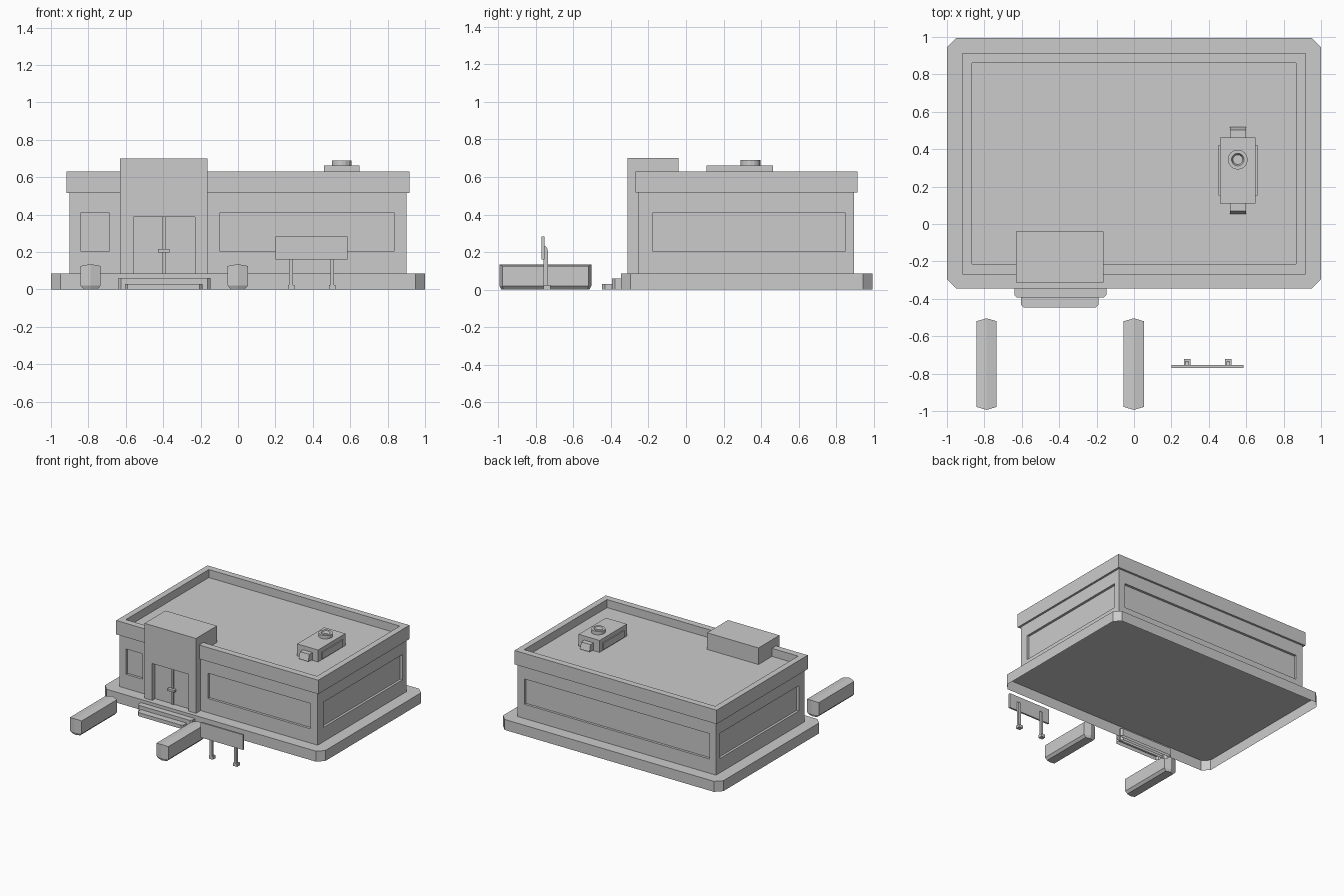
import bpy, bmesh, math

if "Cube" in bpy.data.objects:
    bpy.data.objects.remove(bpy.data.objects["Cube"])


def finish(name, bm):
    bmesh.ops.recalc_face_normals(bm, faces=bm.faces)
    me = bpy.data.meshes.new(name)
    bm.to_mesh(me)
    bm.free()
    ob = bpy.data.objects.new(name, me)
    bpy.context.collection.objects.link(ob)
    return ob


def prism(name, pts, lo, hi, axis='Z'):
    """Extrude a closed profile: (x, y) along Z, or (y, z) along X."""
    bm = bmesh.new()
    at = (lambda p, t: (p[0], p[1], t)) if axis == 'Z' else (lambda p, t: (t, p[0], p[1]))
    a = [bm.verts.new(at(p, lo)) for p in pts]
    b = [bm.verts.new(at(p, hi)) for p in pts]
    bm.faces.new(a)
    bm.faces.new(b)
    for i in range(len(pts)):
        j = (i + 1) % len(pts)
        bm.faces.new((a[i], a[j], b[j], b[i]))
    return finish(name, bm)


def box(name, x, y, z):
    return prism(name, [(x[0], y[0]), (x[1], y[0]), (x[1], y[1]), (x[0], y[1])], *z)


def chamfered(name, x, y, z, c):
    (a, b), (d, e) = x, y
    return prism(name, [(a + c, d), (b - c, d), (b, d + c), (b, e - c),
                        (b - c, e), (a + c, e), (a, e - c), (a, d + c)], *z)


def cut(ob, x, y, z):
    cutter = box("cutter", x, y, z)
    cutter.hide_render = True
    mod = ob.modifiers.new("recess", 'BOOLEAN')
    mod.operation = 'DIFFERENCE'
    mod.solver = 'EXACT'
    mod.object = cutter
    bpy.context.view_layer.objects.active = ob
    bpy.ops.object.modifier_apply(modifier=mod.name)
    bpy.data.objects.remove(cutter)


def open_at(ob, *heights):
    """Remove the horizontal caps at the given heights, leaving a shell."""
    bm = bmesh.new()
    bm.from_mesh(ob.data)
    caps = [f for f in bm.faces if abs(f.normal.z) > 0.9
            and any(abs(f.calc_center_median().z - h) < 1e-3 for h in heights)]
    bmesh.ops.delete(bm, geom=caps, context='FACES')
    bm.to_mesh(ob.data)
    bm.free()


# Plinth and entrance steps, hollow underneath
open_at(chamfered("plinth", (-1, 1), (-0.346, 0.994), (0, 0.086), 0.05), 0)
open_at(chamfered("upper_step", (-0.64, -0.147), (-0.394, -0.32), (0, 0.06), 0.015), 0)
open_at(chamfered("lower_step", (-0.605, -0.19), (-0.447, -0.37), (0, 0.03), 0.015), 0)

# Walls with recessed windows
walls = box("walls", (-0.9, 0.9), (-0.252, 0.896), (0.086, 0.53))
d, wz = 0.02, (0.203, 0.41)
for wx in ((-0.84, -0.69), (-0.095, 0.835)):
    cut(walls, wx, (-0.4, -0.252 + d), wz)
cut(walls, (-0.84, 0.84), (0.896 - d, 1.1), wz)
for wx in ((-1.1, -0.9 + d), (0.9 - d, 1.1)):
    cut(walls, wx, (-0.177, 0.846), wz)
open_at(walls, 0.086, 0.53)

# Roof with raised parapet; a soffit recess leaves only the overhang underneath
roof = box("roof_parapet", (-0.917, 0.917), (-0.269, 0.913), (0.516, 0.63))
cut(roof, (-0.867, 0.867), (-0.215, 0.86), (0.564, 0.8))
cut(roof, (-0.9, 0.9), (-0.252, 0.896), (0.4, 0.53))
open_at(roof, 0.53)

# Entrance tower, recessed doors, central bar and handle
tower = box("entrance_tower", (-0.63, -0.163), (-0.312, -0.04), (0.086, 0.7))
cut(tower, (-0.56, -0.23), (-0.4, -0.275), (0.05, 0.388))
open_at(tower, 0.086)
box("door_bar", (-0.404, -0.388), (-0.286, -0.274), (0.086, 0.388))
box("door_handle", (-0.428, -0.366), (-0.306, -0.278), (0.198, 0.216))

# Hedges flanking the path: hexagonal plan, tapered foot and ridged top
for cx, side in ((-0.788, "left"), (-0.001, "right")):
    bm = bmesh.new()
    rings = []
    for z, w, l, tip, rise in ((0, 0.036, 0.225, 0.235, 0), (0.02, 0.054, 0.229, 0.245, 0),
                               (0.125, 0.054, 0.229, 0.245, 0.01)):
        plan = [(-w, -l), (0, -tip), (w, -l), (w, l), (0, tip), (-w, l)]
        rings.append([bm.verts.new((cx + x, y - 0.749, z + (rise if x == 0 else 0)))
                      for x, y in plan])
    for a, b in zip(rings, rings[1:]):
        for i in range(6):
            j = (i + 1) % 6
            bm.faces.new((a[i], a[j], b[j], b[i]))
    bm.faces.new(rings[0])
    t = rings[-1]
    bm.faces.new((t[0], t[1], t[4], t[5]))
    bm.faces.new((t[1], t[2], t[3], t[4]))
    finish(side + "_hedge", bm)

# Sign board on two posts
box("sign_board", (0.2, 0.585), (-0.769, -0.755), (0.16, 0.283))
for px, side in ((0.284, "left"), (0.504, "right")):
    arc = [(-0.758 + 0.022 * math.cos(t * math.pi / 8),
            0.203 + 0.032 * math.sin(t * math.pi / 8)) for t in range(5)]
    prism(side + "_sign_post", [(-0.758, 0), (-0.736, 0)] + arc, px - 0.01, px + 0.01, 'X')
    box(side + "_post_foot", (px - 0.018, px + 0.018), (-0.758, -0.722), (0, 0.024))

# Rooftop air unit with side panels and end hoods
open_at(box("air_unit", (0.46, 0.65), (0.109, 0.463), (0.56, 0.662)), 0.56)
box("air_unit_side_panels", (0.452, 0.659), (0.153, 0.423), (0.572, 0.628))
for s, side in ((-1, "front"), (1, "back")):
    hood = [(0.16, 0.628), (0.217, 0.628), (0.232, 0.575), (0.16, 0.564)]
    prism(side + "_hood", [(0.286 + s * y, z) for y, z in hood], 0.514, 0.599, 'X')

# Fan ring on the air unit
bm = bmesh.new()
n = 16
prof = ((0.053, 0.66), (0.053, 0.69), (0.034, 0.69), (0.026, 0.67))
rings = [[bm.verts.new((0.555 + r * math.cos(2 * math.pi * i / n),
                        0.344 + r * math.sin(2 * math.pi * i / n), z)) for i in range(n)]
         for r, z in prof]
for a, b in zip(rings, rings[1:]):
    for i in range(n):
        j = (i + 1) % n
        bm.faces.new((a[i], a[j], b[j], b[i]))
bm.faces.new(rings[0])
bm.faces.new(rings[-1])
finish("fan_ring", bm)
